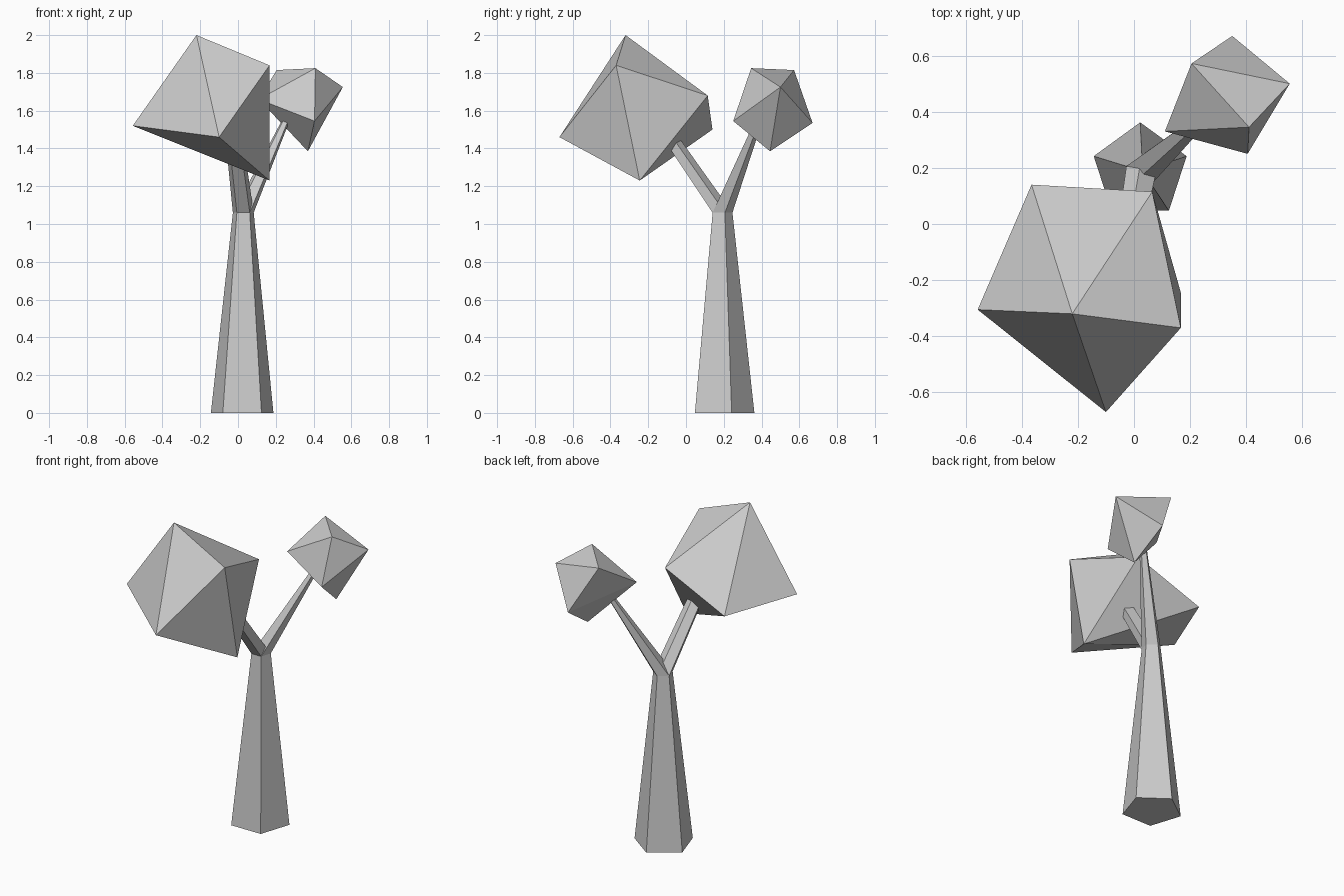
import bpy
import bmesh
import math

if "Cube" in bpy.data.objects:
    bpy.data.objects.remove(bpy.data.objects["Cube"])


def finish(bm, name):
    bmesh.ops.recalc_face_normals(bm, faces=bm.faces)
    mesh = bpy.data.meshes.new(name)
    bm.to_mesh(mesh)
    bm.free()
    obj = bpy.data.objects.new(name, mesh)
    bpy.context.collection.objects.link(obj)
    return obj


def limb(name, bottom, r0, top, r1, sides=5):
    """Tapered limb between two level pentagon rings."""
    bm = bmesh.new()
    rings = []
    for (x, y, z), r in ((bottom, r0), (top, r1)):
        angles = [math.pi / 2 + i * math.tau / sides for i in range(sides)]
        rings.append([bm.verts.new((x + r * math.cos(a), y + r * math.sin(a), z))
                      for a in angles])
    for i in range(sides):
        j = (i + 1) % sides
        bm.faces.new((rings[0][i], rings[0][j], rings[1][j], rings[1][i]))
    bm.faces.new(rings[0][::-1])
    bm.faces.new(rings[1])
    return finish(bm, name)


def foliage(name, tip_a, tip_b, belt):
    """Irregular five-sided double pyramid: two tips joined to a belt."""
    bm = bmesh.new()
    a, b = bm.verts.new(tip_a), bm.verts.new(tip_b)
    ring = [bm.verts.new(p) for p in belt]
    for i, v in enumerate(ring):
        w = ring[(i + 1) % len(ring)]
        bm.faces.new((a, v, w))
        bm.faces.new((b, w, v))
    return finish(bm, name)


# Trunk and its fork
fork = (0.028, 0.188, 1.06)
limb("trunk", (0.022, 0.188, 0), 0.174, fork, 0.058)
limb("front_branch", fork, 0.058, (-0.02, -0.08, 1.45), 0.048)
limb("back_branch", fork, 0.058, (0.277, 0.404, 1.60), 0.018)

# Leaf clumps
foliage("large_foliage", (-0.22, -0.32, 2.0), (0.167, -0.245, 1.23),
        [(0.167, -0.37, 1.84), (-0.10, -0.67, 1.46), (-0.557, -0.305, 1.52),
         (-0.365, 0.14, 1.50), (0.065, 0.115, 1.68)])
foliage("small_foliage", (0.555, 0.50, 1.725), (0.11, 0.33, 1.66),
        [(0.41, 0.345, 1.825), (0.205, 0.572, 1.815), (0.35, 0.67, 1.535),
         (0.37, 0.445, 1.385), (0.405, 0.25, 1.545)])
